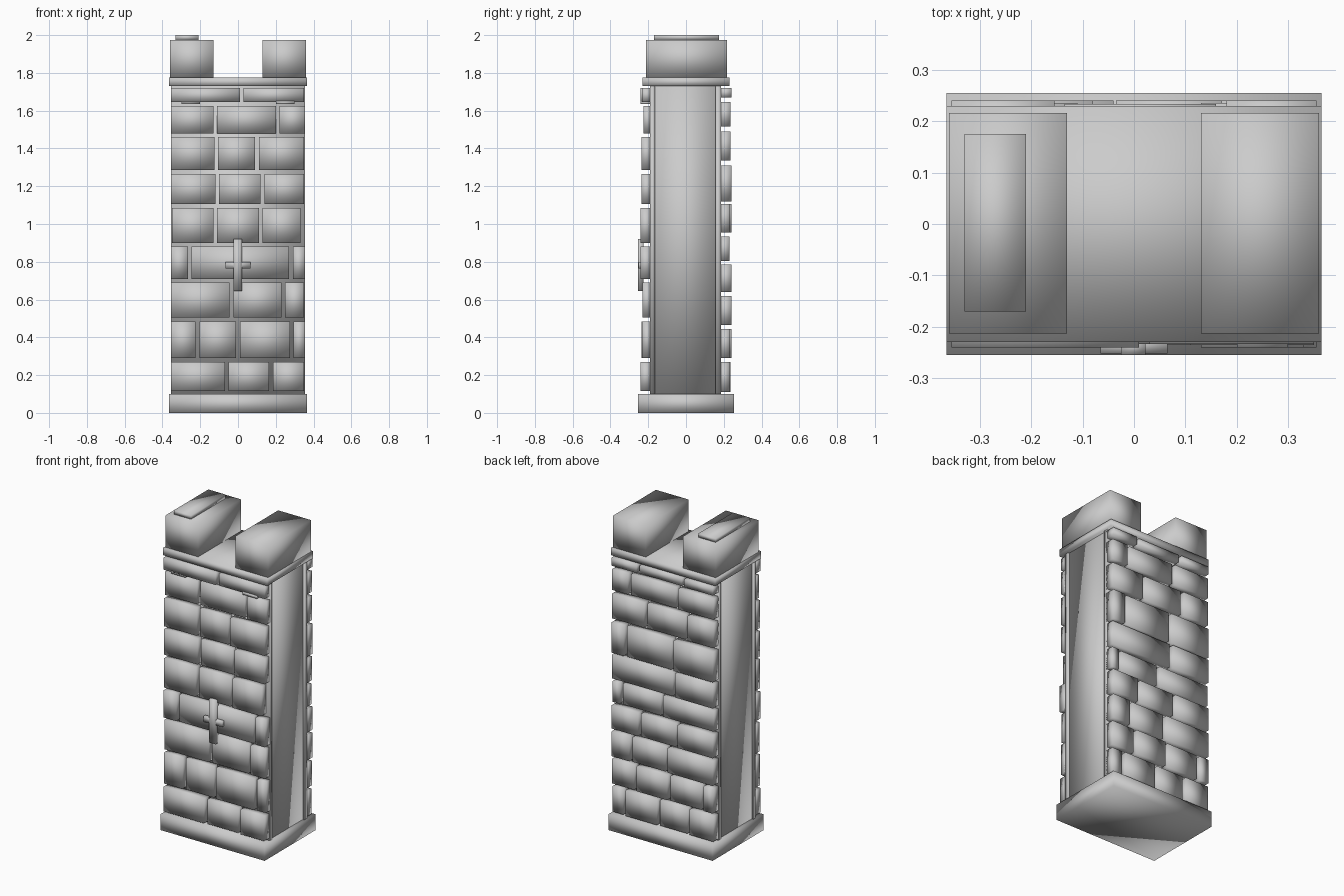
import bpy

if "Cube" in bpy.data.objects:
    bpy.data.objects.remove(bpy.data.objects["Cube"], do_unlink=True)

stone = bpy.data.materials.new("grey stone")
stone.use_nodes = True
grey = (0.6, 0.6, 0.6, 1)
stone.diffuse_color = grey
stone.node_tree.nodes["Principled BSDF"].inputs["Base Color"].default_value = grey


def block(name, x, y, z):
    """Softly shaded box spanning three (low, high) ranges."""
    spans = (x, y, z)
    bpy.ops.mesh.primitive_cube_add(size=1)
    obj = bpy.context.object
    obj.name = name
    for vert in obj.data.vertices:
        vert.co = [low + (high - low) * (side + 0.5)
                   for (low, high), side in zip(spans, vert.co)]
    obj.data.materials.append(stone)
    bpy.ops.object.shade_smooth()
    return obj


def brick_wall(name, rows, facing, inner, gap=0.02):
    """Courses of bricks: bottom, top, outer depth, left end, joints, right end."""
    for course, (bottom, top, depth, left, joints, right) in enumerate(rows):
        starts = [left] + [joint + gap / 2 for joint in joints]
        ends = [joint - gap / 2 for joint in joints] + [right]
        for index, span in enumerate(zip(starts, ends)):
            # neighbouring bricks stand out by slightly different amounts
            reach = depth - 0.006 * (index % 2)
            y = sorted((facing * inner, facing * reach))
            block(f"{name}_brick_{course + 1}_{index + 1}", span, y, (bottom, top))


# Body, base and cap
block("base_slab", (-0.365, 0.365), (-0.255, 0.255), (0, 0.1))
block("tower_core", (-0.345, 0.345), (-0.17, 0.16), (0.1, 1.73))
block("front_backing", (-0.355, 0.355), (-0.19, -0.165), (0.1, 1.73))
block("back_backing", (-0.355, 0.355), (0.155, 0.185), (0.1, 1.73))
block("cap_slab", (-0.365, 0.365), (-0.23, 0.23), (1.73, 1.775))

# Battlements
for name, side in (("right_merlon", -1), ("left_merlon", 1)):
    block(name, sorted((side * 0.13, side * 0.36)), (-0.213, 0.216), (1.775, 1.975))
block("merlon_plate", (-0.33, -0.21), (-0.17, 0.175), (1.975, 2))

# Brick courses
end = 0.355
front_rows = [
    (0.115, 0.27, 0.24, -end, [-0.06, 0.175], 0.35),
    (0.29, 0.485, 0.235, -end, [-0.215, 0, 0.285], end),
    (0.505, 0.69, 0.23, -end, [-0.035, 0.24], 0.35),
    (0.71, 0.88, 0.24, -end, [-0.255, 0.28], end),
    (0.9, 1.085, 0.24, -0.35, [-0.12, 0.12], 0.33),
    (1.105, 1.265, 0.235, -end, [-0.11, 0.13], 0.35),
    (1.285, 1.46, 0.235, -end, [-0.115, 0.1], 0.35),
    (1.48, 1.625, 0.225, -end, [-0.12, 0.21], end),
    (1.645, 1.72, 0.24, -end, [0.02], 0.35),
]
back_rows = [
    (0.11, 0.27, 0.235, -end, [-0.18, 0.03, 0.27], end),
    (0.29, 0.445, 0.24, -end, [-0.28, -0.045, 0.19], end),
    (0.465, 0.62, 0.24, -end, [-0.03, 0.22], end),
    (0.64, 0.785, 0.24, -end, [-0.1, 0.16], end),
    (0.805, 0.935, 0.23, -end, [0.01, 0.295], end),
    (0.955, 1.105, 0.24, -end, [-0.08], end),
    (1.12, 1.31, 0.24, -end, [-0.07, 0.26], end),
    (1.335, 1.49, 0.235, -end, [-0.165, 0.12], end),
    (1.515, 1.645, 0.235, -end, [-0.1, 0.235], end),
    (1.67, 1.72, 0.24, -end, [-0.145, 0.17], end),
]
brick_wall("front", front_rows, -1, 0.185)
brick_wall("back", back_rows, 1, 0.18)

# Thin ledges high on the front
block("right_ledge", (-0.3, -0.2), (-0.24, -0.185), (1.635, 1.652))
block("left_ledge", (0.2, 0.3), (-0.24, -0.185), (1.635, 1.652))

# Cross on the front
block("cross_upright", (-0.025, 0.022), (-0.255, -0.225), (0.645, 0.92))
block("cross_bar", (-0.065, 0.065), (-0.252, -0.225), (0.765, 0.8))
